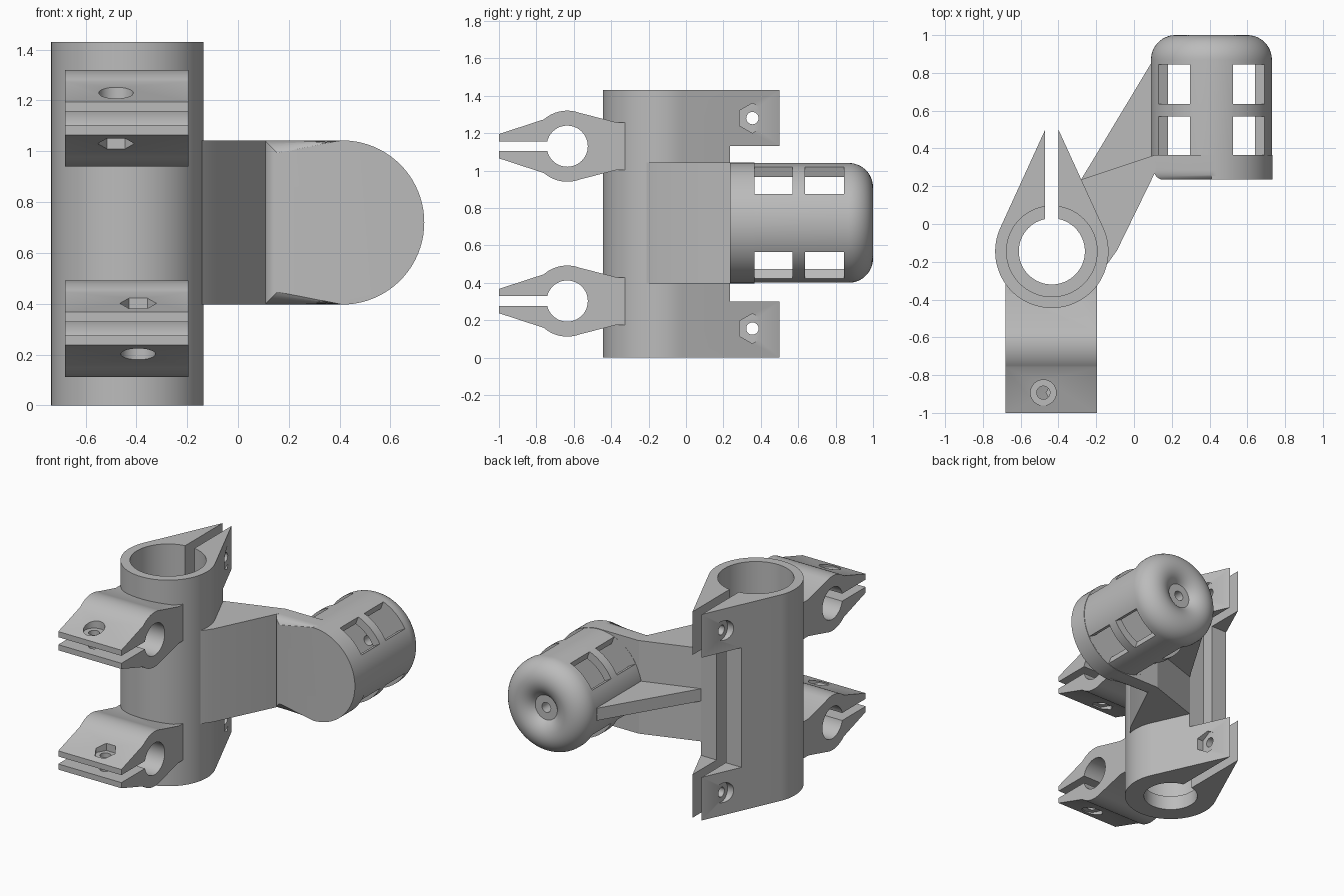
import bpy, bmesh
from math import cos, sin, radians, pi, acos, atan2, hypot

if "Cube" in bpy.data.objects:
    bpy.data.objects.remove(bpy.data.objects["Cube"])

grey = bpy.data.materials.new("plain grey")
grey.use_nodes = True
grey.diffuse_color = (0.5, 0.5, 0.5, 1)
grey.node_tree.nodes["Principled BSDF"].inputs["Base Color"].default_value = (0.5, 0.5, 0.5, 1)


def add_object(name, bm):
    bmesh.ops.recalc_face_normals(bm, faces=bm.faces)
    mesh = bpy.data.meshes.new(name)
    bm.to_mesh(mesh)
    bm.free()
    mesh.materials.append(grey)
    ob = bpy.data.objects.new(name, mesh)
    bpy.context.collection.objects.link(ob)
    return ob


def arc(cx, cy, r, a0, a1, n):
    return [(cx + r * cos(radians(a0 + (a1 - a0) * i / n)),
             cy + r * sin(radians(a0 + (a1 - a0) * i / n))) for i in range(n + 1)]


def ring(cx, cy, r, n=48, start=0):
    return arc(cx, cy, r, start, start + 360, n)[:-1]


def rect(a0, a1, b0, b1):
    return [(a0, b0), (a1, b0), (a1, b1), (a0, b1)]


def prism_mesh(pts, axis, lo, hi):
    place = {"x": lambda a, b, h: (h, a, b),
             "y": lambda a, b, h: (a, h, b),
             "z": lambda a, b, h: (a, b, h)}[axis]
    bm = bmesh.new()
    ends = [[bm.verts.new(place(a, b, h)) for a, b in pts] for h in (lo, hi)]
    bm.faces.new(ends[0])
    bm.faces.new(ends[1])
    for i in range(len(pts)):
        j = (i + 1) % len(pts)
        bm.faces.new((ends[0][i], ends[0][j], ends[1][j], ends[1][i]))
    return bm


def prism(name, pts, axis, lo, hi):
    return add_object(name, prism_mesh(pts, axis, lo, hi))


def cut(target, pts, axis, lo, hi):
    cutter = prism("cutter", pts, axis, lo, hi)
    cutter.hide_render = True
    mod = target.modifiers.new("cut", "BOOLEAN")
    mod.operation, mod.solver, mod.object = "DIFFERENCE", "EXACT", cutter
    bpy.context.view_layer.objects.active = target
    bpy.ops.object.modifier_apply(modifier=mod.name)
    bpy.data.objects.remove(cutter)


TX, TY, TR = -0.435, -0.145, 0.30      # tube centre and radius
H = 1.43
MID = 0.72                             # height of the arm and barrel axis
BX, BR = 0.41, 0.32                    # barrel axis and radius

# Tube with a tapering split clamp at the back
tip_x, tip_y = 0.035, 0.5 - TY
start = atan2(tip_y, tip_x) - acos(TR / hypot(tip_x, tip_y))
deg = start * 180 / pi
outline = arc(TX, TY, TR, 180 - deg, 360 + deg, 56)
outline += [(TX + tip_x, 0.5), (TX - tip_x, 0.5)]
tube = prism("split_tube", outline, "z", 0, H)
cut(tube, rect(-1, 0, 0.235, 0.7), "z", 0.30, 1.13)
cut(tube, ring(TX, TY, 0.24, 64), "z", 0.10, H + 0.1)
cut(tube, ring(TX, TY, 0.175, 64), "z", -0.1, 0.2)
cut(tube, rect(TX - tip_x, TX + tip_x, TY + 0.1, 0.6), "z", -0.1, H + 0.1)
for z in (0.155, 1.28):
    cut(tube, ring(0.355, z, 0.033, 24), "x", -0.9, 0)
    cut(tube, ring(0.355, z, 0.08, 6, 30), "x", -0.35, 0)
    cut(tube, ring(0.355, z, 0.068, 32), "x", -0.9, -0.52)

# Front clamps, the lower one being the upper one turned over
for name, cz, side, bolt_x in (("upper_front_clamp", 1.13, 1, -0.48),
                               ("lower_front_clamp", 0.302, -1, -0.393)):
    cy = -0.635
    upper = [(-1.0, cz + 0.065)] + arc(cy, cz, 0.19, 131, 70, 14)
    upper += [(-0.37, cz + 0.127), (TY, cz + 0.127)]
    profile = upper + [(y, 2 * cz - z) for y, z in reversed(upper)]
    clamp = prism(name, profile, "x", -0.68, -0.195)
    cut(clamp, ring(TX, TY, 0.27, 64), "z", -0.1, H + 0.1)
    cut(clamp, ring(cy, cz, 0.11), "x", -0.8, 0)
    cut(clamp, rect(-1.1, cy, cz - 0.026, cz + 0.026), "x", -0.8, 0)
    cut(clamp, ring(bolt_x, -0.893, 0.035, 24), "z", cz - 0.3, cz + 0.3)
    for shape, s in ((ring(bolt_x, -0.893, 0.068, 32), side),
                     (ring(bolt_x, -0.893, 0.072, 6), -side)):
        lo, hi = sorted((cz + s * 0.07, cz + s * 0.3))
        cut(clamp, shape, "z", lo, hi)

# Slanted arm
prism("arm", [(-0.28, 0.235), (0.11, 0.365), (0.115, 0.28), (-0.09, -0.14),
              (-0.14, -0.21), (-0.18, -0.20), (-0.17, -0.10), (-0.20, 0.05)],
      "z", MID - 0.323, MID + 0.323)

# D-shaped end plate with a rounded front rim
d_shape = arc(BX, MID, 0.323, -90, 90, 40)
d_shape += [(0.105, MID + 0.323), (0.105, MID - 0.323)]
bm = prism_mesh(d_shape, "y", 0.235, 0.365)
rim = [e for e in bm.edges if all(v.co.y < 0.24 for v in e.verts)]
bmesh.ops.bevel(bm, geom=rim, offset=0.05, segments=6, profile=0.5, affect="EDGES")
plate = add_object("end_plate", bm)

# Hollow barrel with a rounded, dished end
profile = [(0.263, 0.36), (BR, 0.36)]
profile += arc(BR - 0.13, 0.87, 0.13, 0, 144, 20)
profile += [(0.034, 0.946), (0.034, 0.845), (0.263, 0.845)]
bm = bmesh.new()
STEPS = 72
rings = [[bm.verts.new((BX + r * cos(2 * pi * k / STEPS), y, MID + r * sin(2 * pi * k / STEPS)))
          for r, y in profile] for k in range(STEPS)]
for k in range(STEPS):
    a, b = rings[k], rings[(k + 1) % STEPS]
    for i in range(len(profile)):
        j = (i + 1) % len(profile)
        bm.faces.new((a[i], a[j], b[j], b[i]))
barrel = add_object("barrel", bm)

# Barrel windows
for a0 in (29, 111, 209, 291):
    sector = arc(BX, MID, 0.2, a0, a0 + 40, 8) + arc(BX, MID, 0.4, a0 + 40, a0, 8)
    for y0, y1 in ((0.366, 0.57), (0.635, 0.845)):
        cut(barrel, sector, "y", y0, y1)

# Thin gusset between arm and barrel
prism("gusset", [(-0.28, 0.235), (0.09, 0.85), (0.13, 0.85), (0.13, 0.36), (0.10, 0.355)],
      "z", MID - 0.043, MID + 0.043)

# Smooth curved surfaces, keep edges sharp
bpy.ops.object.select_all(action="DESELECT")
for ob in bpy.context.collection.objects:
    if ob.type == "MESH":
        ob.select_set(True)
        bpy.context.view_layer.objects.active = ob
bpy.ops.object.shade_smooth_by_angle(angle=radians(28))
